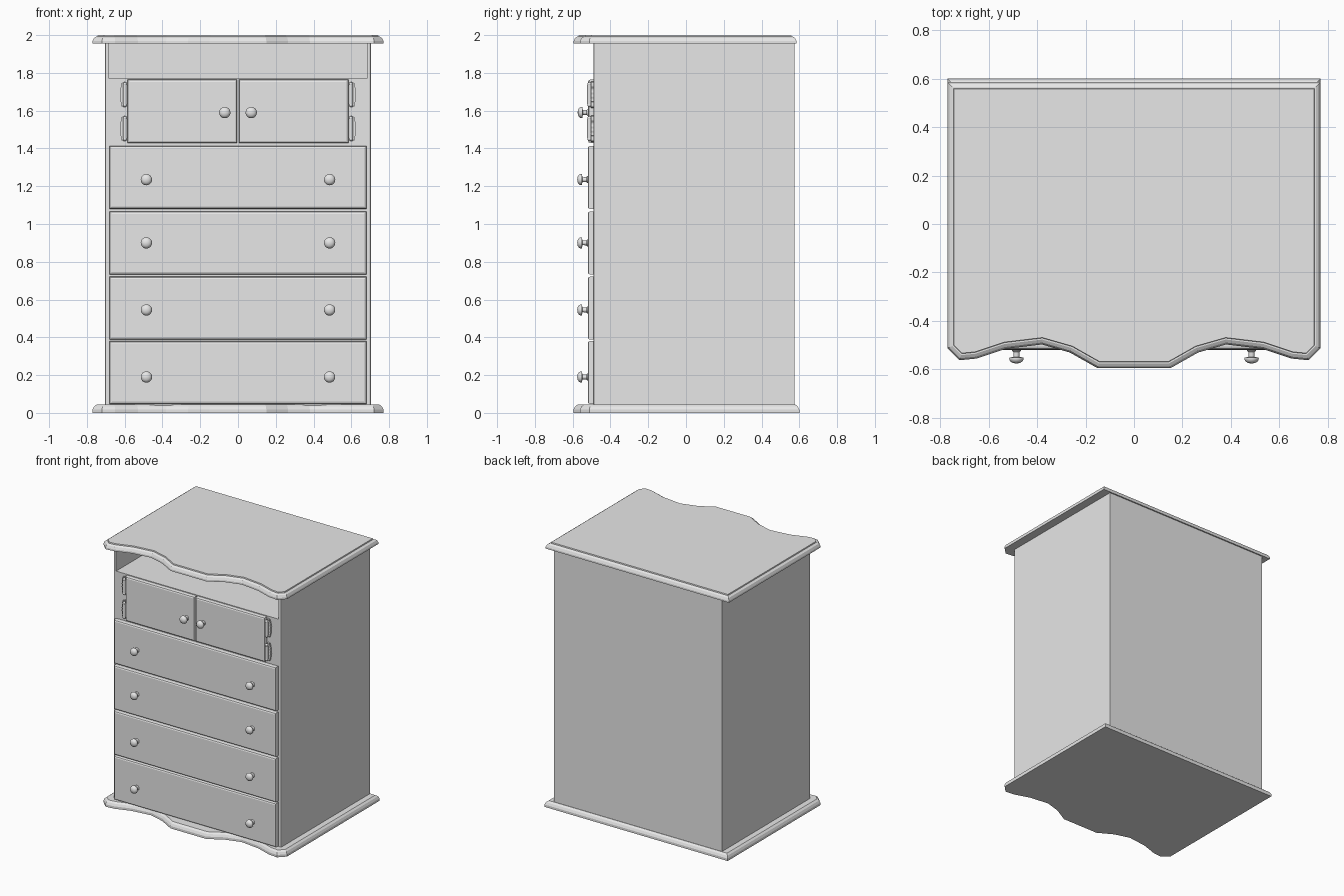
import bpy, bmesh, math
from mathutils import Vector, Matrix

if "Cube" in bpy.data.objects:
    bpy.data.objects.remove(bpy.data.objects["Cube"], do_unlink=True)

grey = bpy.data.materials.new("plain grey")
grey.use_nodes = True
grey.diffuse_color = (0.8, 0.8, 0.8, 1)
grey.node_tree.nodes["Principled BSDF"].inputs["Base Color"].default_value = (0.8, 0.8, 0.8, 1)


def finish(bm, name, smooth=False):
    bmesh.ops.recalc_face_normals(bm, faces=bm.faces)
    mesh = bpy.data.meshes.new(name)
    bm.to_mesh(mesh)
    bm.free()
    mesh.materials.append(grey)
    obj = bpy.data.objects.new(name, mesh)
    bpy.context.collection.objects.link(obj)
    if smooth:
        bpy.ops.object.select_all(action='DESELECT')
        obj.select_set(True)
        bpy.context.view_layer.objects.active = obj
        bpy.ops.object.shade_smooth_by_angle(angle=math.radians(40))
    return obj


def box(name, x, y, z, bevel=0.0, edge_rule=None):
    """Box from (min, max) pairs; edges passing edge_rule are bevelled."""
    bm = bmesh.new()
    bmesh.ops.create_cube(bm, size=1)
    for v in bm.verts:
        v.co = Vector((r[0] if c < 0 else r[1]) for c, r in zip(v.co, (x, y, z)))
    if bevel:
        edges = [e for e in bm.edges if edge_rule(e.verts[0].co, e.verts[1].co)]
        bmesh.ops.bevel(bm, geom=edges, offset=bevel, segments=2, profile=0.5, affect='EDGES')
    return finish(bm, name)


def inset(points, d):
    """Shrink a counter-clockwise outline by d with mitred corners."""
    out = []
    for i, p in enumerate(points):
        a = (p - points[i - 1]).normalized()
        b = (points[(i + 1) % len(points)] - p).normalized()
        na, nb = Vector((-a.y, a.x)), Vector((-b.y, b.x))
        out.append(p + (na + nb) * d / (1 + na.dot(nb)))
    return out


def moulded_slab(name, back, steps):
    """Slab with a wavy front; steps are (height, inset) pairs, rising."""
    half = [(0.15, -0.595), (0.265, -0.53), (0.38, -0.497), (0.53, -0.515),
            (0.65, -0.555), (0.72, -0.562), (0.77, -0.512), (0.77, back)]
    outline = [Vector(p) for p in half] + [Vector((-x, y)) for x, y in reversed(half)]
    bm = bmesh.new()
    rings = [[bm.verts.new((p.x, p.y, z)) for p in inset(outline, d)] for z, d in steps]
    for low, high in zip(rings, rings[1:]):
        for i in range(len(low)):
            bm.faces.new((low[i - 1], low[i], high[i], high[i - 1]))
    bm.faces.new(rings[0])
    bm.faces.new(rings[-1])
    return finish(bm, name)


def knob(name, x, y, z):
    """Turned knob: a stem and a domed head pointing forward."""
    profile = [(0.019, 0.01), (0.019, -0.004), (0.013, -0.01), (0.012, -0.03), (0.029, -0.033),
               (0.03, -0.038), (0.026, -0.048), (0.016, -0.055), (0, -0.058)]
    bm = bmesh.new()
    verts = [bm.verts.new((r, d, 0)) for r, d in profile]
    edges = [bm.edges.new(pair) for pair in zip(verts, verts[1:])]
    bmesh.ops.spin(bm, geom=verts + edges, cent=(0, 0, 0), axis=(0, 1, 0),
                   angle=math.tau, steps=20)
    bmesh.ops.remove_doubles(bm, verts=bm.verts, dist=0.0005)
    bmesh.ops.translate(bm, verts=bm.verts, vec=(x, y, z))
    finish(bm, name, True)


def hinge(name, side, z):
    """Scalloped leaf with a pin barrel and ball finials."""
    bm = bmesh.new()
    rim = []
    for i in range(37):
        t = math.pi * (i / 36 - 0.5)
        r = 1 + 0.07 * math.cos(i * math.pi / 2)
        rim.append(bm.verts.new((0.6 + 0.024 * r * math.cos(t) ** 0.5 if abs(math.cos(t)) > 0.01
                                 else 0.6, -0.488, 0.066 * r * math.sin(t))))
    leaf = bm.faces.new(rim)
    front = bmesh.ops.extrude_face_region(bm, geom=[leaf])["geom"]
    bmesh.ops.translate(bm, verts=[g for g in front if isinstance(g, bmesh.types.BMVert)],
                        vec=(0, -0.015, 0))
    bmesh.ops.create_cone(bm, cap_ends=True, segments=12, radius1=0.012, radius2=0.012,
                          depth=0.1, matrix=Matrix.Translation((0.598, -0.511, 0)))
    for end in (-1, 1):
        bmesh.ops.create_uvsphere(bm, u_segments=10, v_segments=6, radius=0.011,
                                  matrix=Matrix.Translation((0.598, -0.511, end * 0.055)))
    for v in bm.verts:
        v.co = (v.co.x * side, v.co.y, v.co.z + z)
    finish(bm, name, True)


# Top and base with moulded edges
moulded_slab("base", 0.6, [(0, 0), (0.018, 0), (0.034, 0.008), (0.045, 0.022)])
moulded_slab("top", 0.585, [(1.955, 0), (1.968, 0), (1.985, 0.008), (1.992, 0.02),
                            (1.992, 0.026), (2.0, 0.028)])

# Carcass with an open shelf above the doors
box("carcass", (-0.685, 0.685), (-0.488, 0.56), (0.04, 1.77))
box("back_panel", (-0.685, 0.685), (0.55, 0.575), (0.04, 1.96))

SIDES = ((1, "left"), (-1, "right"))
for side, label in SIDES:
    box(label + "_side_panel", sorted((0.682 * side, 0.705 * side)), (-0.49, 0.575), (0.04, 1.96),
        0.012, lambda a, b: all(p.y < -0.4 and abs(p.x) > 0.7 for p in (a, b)))


def front_edge(a, b):
    return a.y < -0.51 and b.y < -0.51


# Four drawers with paired knobs
for i, (bottom, knob_z) in enumerate(((0.047, 0.19), (0.388, 0.545), (0.733, 0.9), (1.08, 1.235))):
    box(f"drawer_{i + 1}", (-0.68, 0.68), (-0.52, -0.47), (bottom, bottom + 0.333), 0.012, front_edge)
    for side, label in SIDES:
        knob(f"drawer_{i + 1}_{label}_knob", 0.485 * side, -0.518, knob_z)

# Cupboard doors, knobs and hinges
for side, label in SIDES:
    box(label + "_door", sorted((0.004 * side, 0.585 * side)), (-0.518, -0.47), (1.428, 1.765),
        0.012, front_edge)
    knob(label + "_door_knob", 0.07 * side, -0.516, 1.59)
    for z, place in ((1.505, "lower"), (1.685, "upper")):
        hinge(f"{label}_{place}_hinge", side, z)
